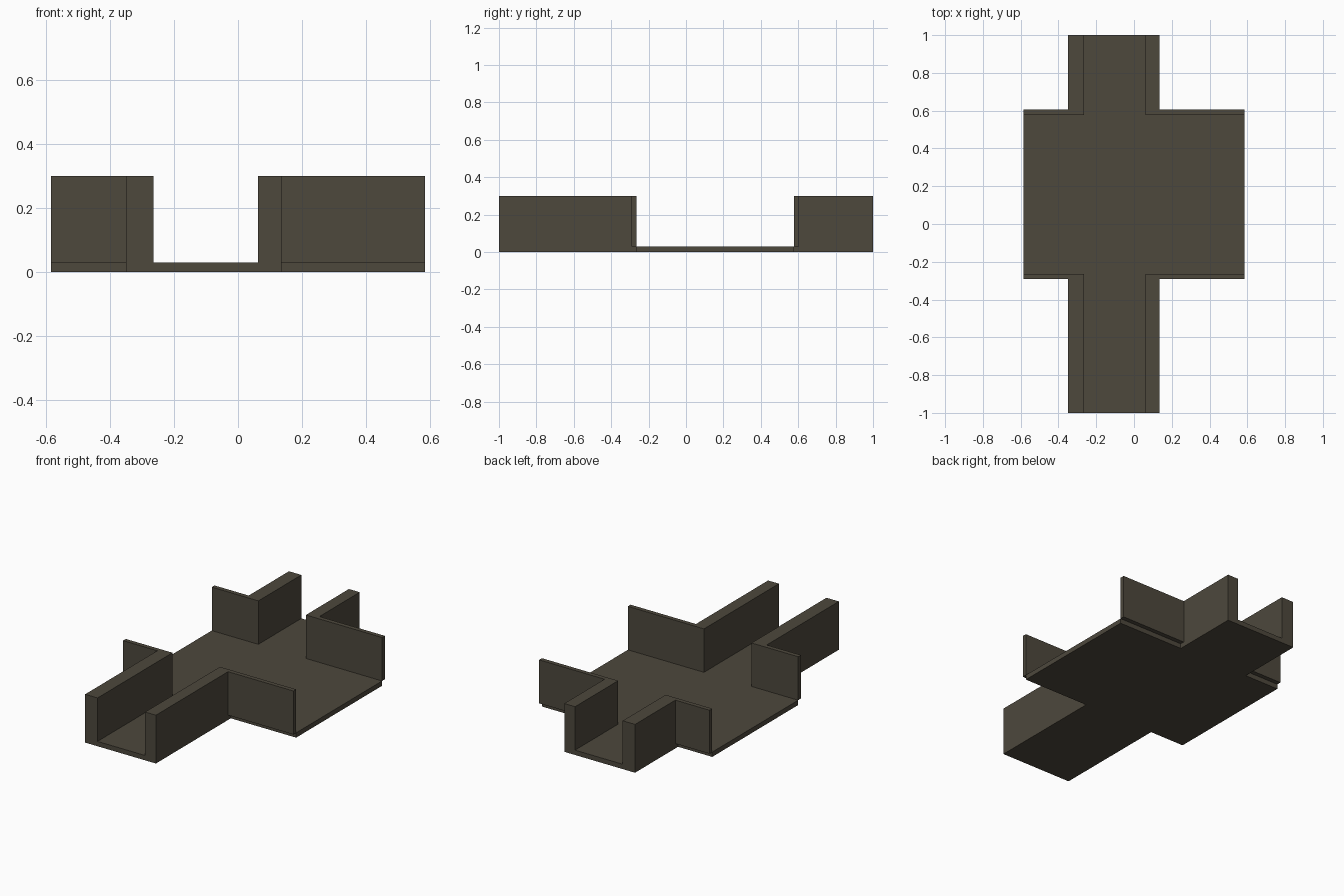
import bpy

if "Cube" in bpy.data.objects:
    bpy.data.objects.remove(bpy.data.objects["Cube"])

# One dark stone-brown colour
stone = bpy.data.materials.new("dark brown stone")
stone.diffuse_color = (0.075, 0.065, 0.046, 1)
stone.use_nodes = True
stone.node_tree.nodes["Principled BSDF"].inputs["Base Color"].default_value = stone.diffuse_color

WALL_TOP, FLOOR_TOP = 0.30, 0.03
HALF_WIDTH, END = 0.585, 1.0
OUT_L, IN_L, IN_R, OUT_R = -0.35, -0.265, 0.062, 0.136   # corridor wall lines
IN_F, IN_B = -0.265, 0.578                               # inner lines of the side walls
OUT_F, OUT_B = -0.292, 0.605


def prism(name, profile, y0, y1):
    """Extrude an x-z profile along y."""
    n = len(profile)
    verts = [(x, y0, z) for x, z in profile] + [(x, y1, z) for x, z in profile]
    faces = [list(range(n)), list(range(2 * n - 1, n - 1, -1))]
    faces += [[i, i + n, (i + 1) % n + n, (i + 1) % n] for i in range(n)]
    mesh = bpy.data.meshes.new(name)
    mesh.from_pydata(verts, [], faces)
    mesh.materials.append(stone)
    obj = bpy.data.objects.new(name, mesh)
    bpy.context.collection.objects.link(obj)
    return obj


def box(name, x0, x1, y0, y1, z0, z1):
    return prism(name, [(x0, z0), (x1, z0), (x1, z1), (x0, z1)], y0, y1)


# Crossing floor slab
box("crossing_floor", -HALF_WIDTH, HALF_WIDTH, IN_F, IN_B, 0, FLOOR_TOP)

# U-shaped corridors at the front and back
channel = [(OUT_L, 0), (OUT_R, 0), (OUT_R, WALL_TOP), (IN_R, WALL_TOP),
           (IN_R, FLOOR_TOP), (IN_L, FLOOR_TOP), (IN_L, WALL_TOP), (OUT_L, WALL_TOP)]
prism("front_corridor", channel, -END, IN_F)
prism("back_corridor", channel, IN_B, END)

# Thin side walls, overhanging just beyond the floor edge
for end, y0, y1 in (("front", OUT_F, IN_F), ("back", IN_B, OUT_B)):
    for side, x0, x1 in (("left", -HALF_WIDTH, OUT_L), ("right", OUT_R, HALF_WIDTH)):
        box(f"{end}_{side}_thin_wall", x0, x1, y0, y1, FLOOR_TOP, WALL_TOP)
